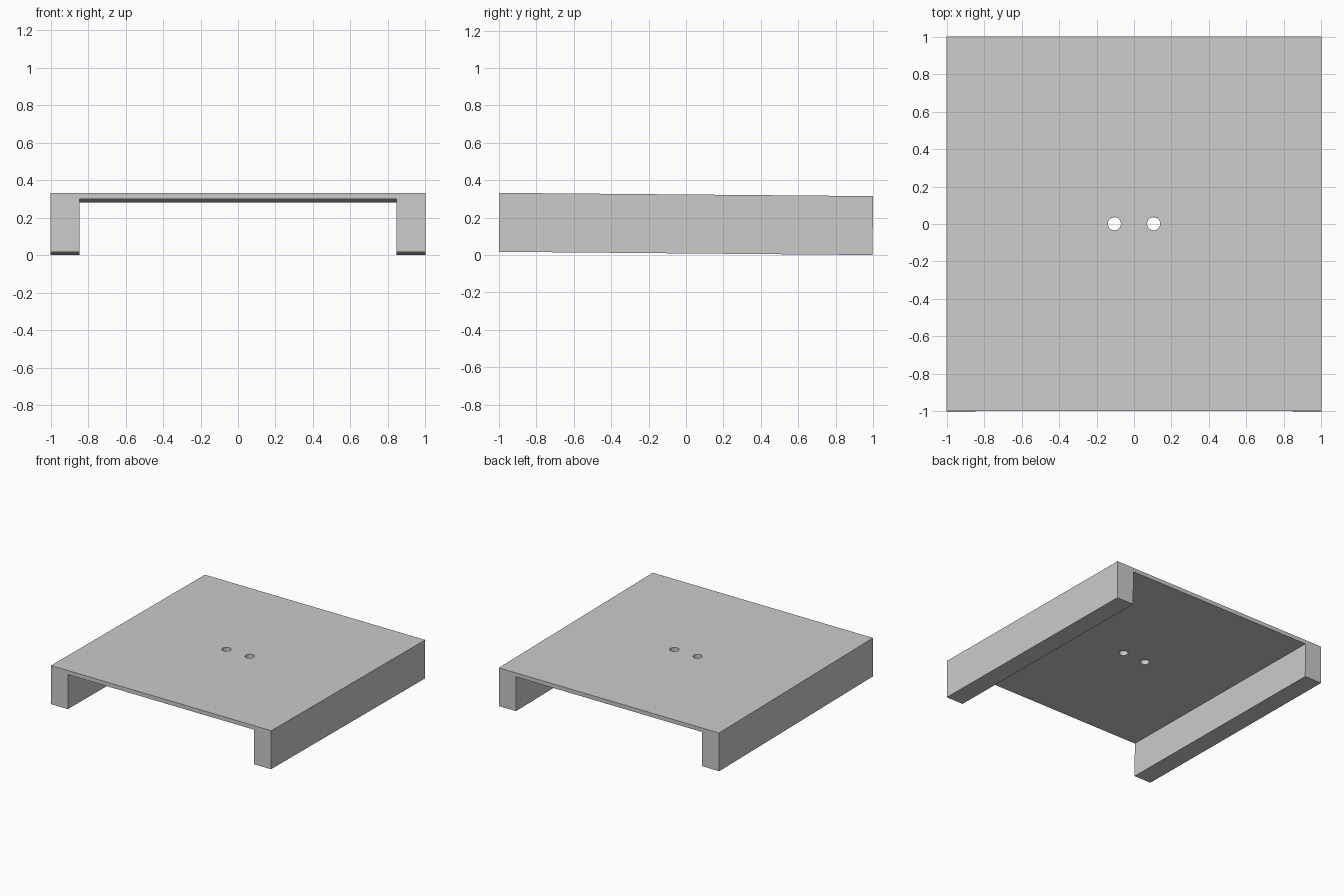
import bpy, bmesh, math
from mathutils import Matrix

old = bpy.data.objects.get("Cube")
if old:
    bpy.data.objects.remove(old, do_unlink=True)

HEIGHT, BOARD, LEG = 0.315, 0.033, 0.155
HALF_LENGTH = 0.9986
HOLE_X, HOLE_R = 0.105, 0.035
TILT = math.radians(-0.5)

grey = bpy.data.materials.new("light grey")
grey.use_nodes = True
colour = (0.6, 0.6, 0.6, 1)
grey.diffuse_color = colour
grey.node_tree.nodes["Principled BSDF"].inputs["Base Color"].default_value = colour


def add_object(name, bm):
    bmesh.ops.recalc_face_normals(bm, faces=bm.faces)
    mesh = bpy.data.meshes.new(name)
    bm.to_mesh(mesh)
    bm.free()
    mesh.materials.append(grey)
    obj = bpy.data.objects.new(name, mesh)
    bpy.context.collection.objects.link(obj)
    return obj


# Stand: bridge-shaped profile (right half mirrored) extruded front to back
half = [(1, HEIGHT), (1, 0), (1 - LEG, 0), (1 - LEG, HEIGHT - BOARD)]
profile = half + [(-x, z) for x, z in reversed(half)]
bm = bmesh.new()
face = bm.faces.new([bm.verts.new((x, -HALF_LENGTH, z)) for x, z in profile])
ext = bmesh.ops.extrude_face_region(bm, geom=[face])
bmesh.ops.translate(bm, vec=(0, 2 * HALF_LENGTH, 0),
                    verts=[v for v in ext["geom"] if isinstance(v, bmesh.types.BMVert)])
stand = add_object("stand", bm)

# Two round holes through the top board
bm = bmesh.new()
for side in (-1, 1):
    bmesh.ops.create_cone(bm, cap_ends=True, segments=32, radius1=HOLE_R, radius2=HOLE_R,
                          depth=0.2, matrix=Matrix.Translation((side * HOLE_X, 0, HEIGHT)))
cutter = add_object("hole_cutter", bm)
cutter.hide_render = True

cut = stand.modifiers.new("holes", 'BOOLEAN')
cut.operation = 'DIFFERENCE'
cut.solver = 'EXACT'
cut.object = cutter
bpy.context.view_layer.update()
result = bpy.data.meshes.new_from_object(
    stand.evaluated_get(bpy.context.evaluated_depsgraph_get()))
stand.modifiers.clear()
stand.data = result
bpy.data.objects.remove(cutter, do_unlink=True)

# Slight tilt down toward the back, resting on the rear edge
lean = math.sin(-TILT)
result.transform(Matrix.Translation((0, -lean * HEIGHT / 2, lean * HALF_LENGTH))
                 @ Matrix.Rotation(TILT, 4, 'X'))
